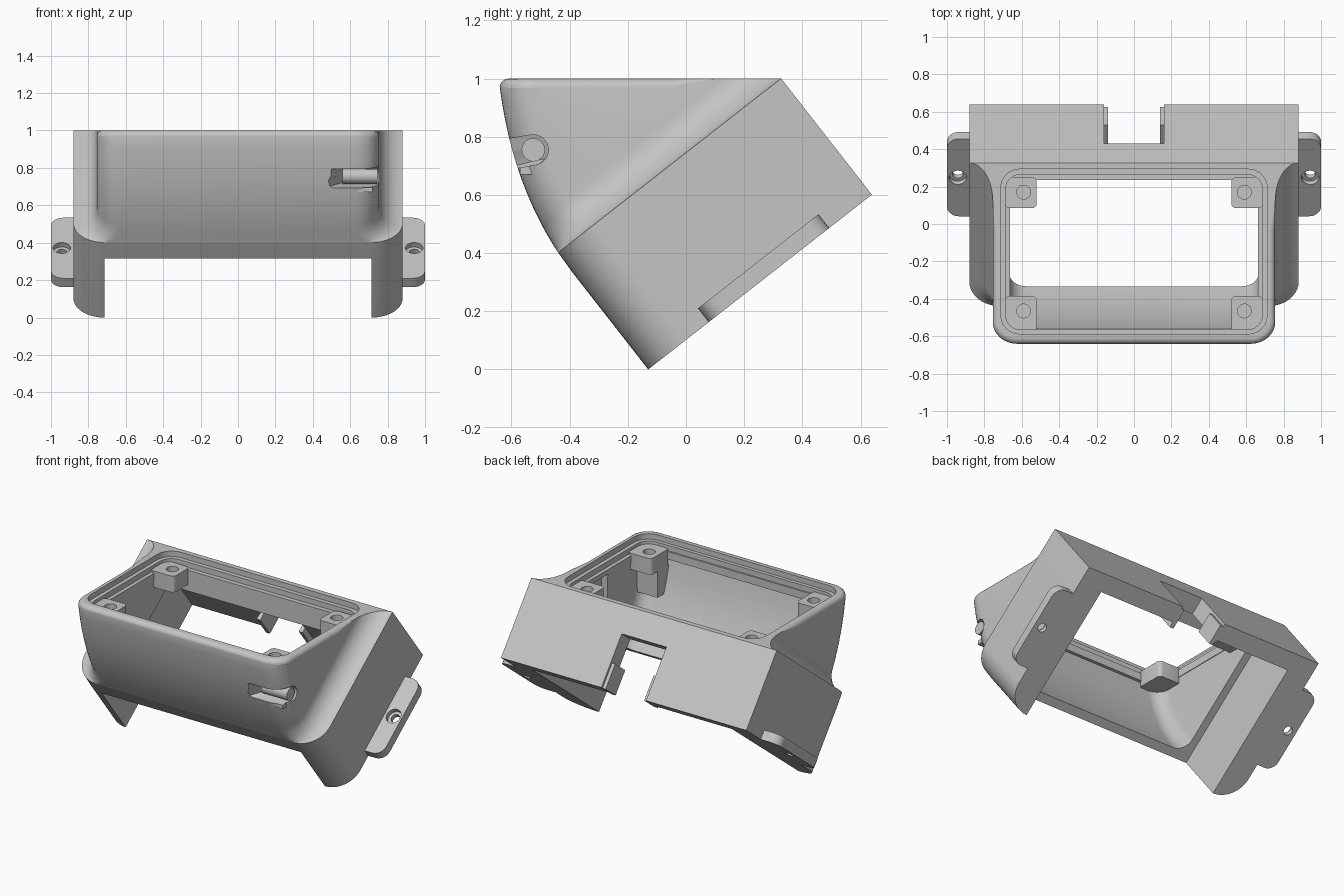
import bpy, bmesh, math
from mathutils import Vector

if "Cube" in bpy.data.objects:
    bpy.data.objects.remove(bpy.data.objects["Cube"])

GREY = (0.56, 0.56, 0.56, 1)
grey = bpy.data.materials.new("light_grey_plastic")
grey.use_nodes = True
grey.diffuse_color = GREY
grey.node_tree.nodes["Principled BSDF"].inputs["Base Color"].default_value = GREY

TILT = math.radians(38)
C, S = math.cos(TILT), math.sin(TILT)
DEPTH = 0.976          # length of the tilted base
BOX_TOP = 0.507        # height of the wide box above the base


def tilted(x, u, v):
    """x across, u along the tilted base, v away from it."""
    return Vector((x, -0.13 + u * C - v * S, u * S + v * C))


def level(x, y, z):
    return Vector((x, y, z))


def sideways(y, z, x):
    return Vector((x, y, z))


def loft(name, rings):
    """Closed solid through rings that have equal point counts."""
    bm = bmesh.new()
    loops = [[bm.verts.new(p) for p in ring] for ring in rings]
    for a, b in zip(loops, loops[1:]):
        for i in range(len(a)):
            j = (i + 1) % len(a)
            bm.faces.new((a[i], a[j], b[j], b[i]))
    bm.faces.new(loops[0])
    bm.faces.new(loops[-1])
    bmesh.ops.recalc_face_normals(bm, faces=bm.faces)
    mesh = bpy.data.meshes.new(name)
    bm.to_mesh(mesh)
    bm.free()
    mesh.materials.append(grey)
    ob = bpy.data.objects.new(name, mesh)
    bpy.context.collection.objects.link(ob)
    return ob


def prism(name, pts, h0, h1, frame=level):
    return loft(name, [[frame(a, b, h) for a, b in pts] for h in (h0, h1)])


def rect(x0, x1, y0, y1, r=0.0, n=6):
    if r == 0:
        return [(x0, y0), (x1, y0), (x1, y1), (x0, y1)]
    pts = []
    for k, (cx, cy) in enumerate(((x1 - r, y1 - r), (x0 + r, y1 - r), (x0 + r, y0 + r), (x1 - r, y0 + r))):
        for i in range(n + 1):
            a = math.pi / 2 * (k + i / n)
            pts.append((cx + r * math.cos(a), cy + r * math.sin(a)))
    return pts


def circle(x, y, r, n=24):
    return [(x + r * math.cos(2 * math.pi * i / n), y + r * math.sin(2 * math.pi * i / n)) for i in range(n)]


def combine(ob, other, operation="DIFFERENCE"):
    mod = ob.modifiers.new("combine", "BOOLEAN")
    mod.operation, mod.object, mod.solver = operation, other, "EXACT"
    bpy.context.view_layer.objects.active = ob
    bpy.ops.object.modifier_apply(modifier=mod.name)
    bpy.data.objects.remove(other)


def front_u(v):
    return 0.45 * max(0, v - 0.42) ** 2


def section(v, w, r, u0, u1, n=10):
    """Plan of the housing at height v, with round front corners."""
    right = [(w - r + r * math.sin(a), u0 + r - r * math.cos(a))
             for a in [math.pi / 2 * i / n for i in range(n + 1)]] + [(w, u1)]
    return [tilted(x, u, v) for x, u in right + [(-x, u) for x, u in reversed(right)]]


# Outer housing: wide tilted box, flaring into the narrower screen head
levels = [(0, 0.88, 0.165), (0.42, 0.88, 0.165)]
for i in range(11):
    a = math.pi / 2 * i / 10
    levels.append((BOX_TOP + 0.125 * (1 - math.cos(a)), 0.88 - 0.125 * math.sin(a), 0.165 - 0.0035 * i))
levels += [(0.632 + 0.05 * i, 0.755, 0.13) for i in range(1, 13)]
housing = loft("housing", [section(v, w, r, front_u(v), DEPTH) for v, w, r in levels])
combine(housing, prism("top_trim", rect(-2, 2, -2, 2), 1, 2))

# Rounded rim around the front and sides of the head, fading out at the back
path = [(0.755, 0.1, 1, 0, 0.04), (0.755, -0.05, 1, 0, 1)]
for i in range(13):
    a = math.pi / 2 * i / 12
    path.append((0.625 + 0.13 * math.cos(a), -0.521 - 0.12 * math.sin(a), math.cos(a), -math.sin(a), 1))
path += [(-x, y, -nx, ny, s) for x, y, nx, ny, s in reversed(path)]
rings = []
for x, y, nx, ny, s in path:
    r = 0.032 * s
    arc = [math.pi / 2 * i / 5 for i in range(6)]
    profile = [(r * (1 - math.cos(t)), 1 - r + r * math.sin(t)) for t in arc]
    profile += [(r, 1.05), (-0.04, 1.05), (-0.04, 1 - r)]
    rings.append([Vector((x - nx * d, y - ny * d, z)) for d, z in profile])
combine(housing, loft("rim_rounding", rings))

# Hollow head, following the curved front wall
cavity = loft("head_cavity", [section(v, 0.667, 0.09, front_u(v) + 0.055, 1.1)
                              for v in [0.3 + 0.06 * i for i in range(15)]])
combine(cavity, prism("cavity_top_trim", rect(-2, 2, -2, 2), 0.88, 2))
combine(cavity, prism("cavity_back_trim", rect(-2, 2, 0.237, 3), -1, 3))
combine(housing, cavity)

# Hollow box, open at the base and at the lower front
combine(housing, prism("box_cavity", rect(-0.715, 0.715, -0.5, 0.866), -0.2, 0.4, tilted))

# Stepped screen recess
for half, y0, y1, z, r in ((0.663, -0.555, 0.235, 0.82, 0.06), (0.687, -0.565, 0.265, 0.93, 0.08),
                           (0.712, -0.588, 0.293, 0.965, 0.1)):
    combine(housing, prism("screen_recess", rect(-half, half, y0, y1, r), z, 1.2))

# Widened bay in the left wall
combine(housing, prism("side_bay", rect(0.6, 0.71, -0.15, 0.09), 0.5, 0.9))

# Cable notch in the back wall
combine(housing, prism("cable_notch", rect(-0.16, 0.16, 0.8, 1.2), -0.2, 0.34, tilted))

# Backing block and tapered slot in the front left corner
combine(housing, prism("slot_backing", rect(0.52, 0.72, -0.57, -0.45), 0.67, 0.84), "UNION")
cy, cz, r = -0.525, 0.755, 0.052
axis = math.radians(190)
slot = []
for i in range(13):
    a = axis - math.pi / 2 - math.pi * i / 12
    slot.append((cy + r * math.cos(a), cz + r * math.sin(a)))
reach = (0.25 * math.cos(axis), 0.25 * math.sin(axis))
slot += [(y + reach[0], z + reach[1]) for y, z in (slot[-1], slot[0])]
combine(housing, loft("slot_cutter", [[Vector((0.35 if y < -0.7 else 0.57, y, z)) for y, z in slot],
                                      [Vector((0.9, y, z)) for y, z in slot]]))
slot_rod = prism("slot_rod", circle(cy, cz, 0.04), 0.56, 0.745, sideways)

parts = [housing, slot_rod]

for side, label in ((1, "left"), (-1, "right")):
    # Screw posts in the corners of the screen recess
    for row, y0, y1, hole_y in (("front", -0.575, -0.385, -0.465), ("back", 0.085, 0.25, 0.17)):
        xs = sorted((side * 0.52, side * 0.69))
        post = prism(f"{row}_{label}_screw_post", rect(*xs, y0, y1, 0.025, 4), 0.84, 0.945)
        combine(post, prism("screw_hole", circle(side * 0.59, hole_y, 0.037), 0.87, 1.1))
        parts.append(post)

    # Mounting ears with counterbored holes
    xs = sorted((side * 0.8, side))
    ear = prism(f"{label}_mounting_ear", rect(*xs, 0.264, 0.79, 0.065), 0, 0.06, tilted)
    combine(ear, prism("ear_hole", circle(side * 0.942, 0.527, 0.028), -0.1, 0.2, tilted))
    combine(ear, prism("ear_counterbore", circle(side * 0.942, 0.527, 0.047), 0.03, 0.2, tilted))
    parts.append(ear)

    # Ribs beside the cable notch
    xs = sorted((side * 0.138, side * 0.165))
    parts.append(prism(f"{label}_notch_rib", rect(*xs, 0.83, 0.96), 0, 0.16, tilted))

# Smooth curves, crisp edges
for ob in parts:
    bpy.ops.object.select_all(action="DESELECT")
    ob.select_set(True)
    bpy.context.view_layer.objects.active = ob
    bpy.ops.object.shade_smooth_by_angle(angle=math.radians(30))
